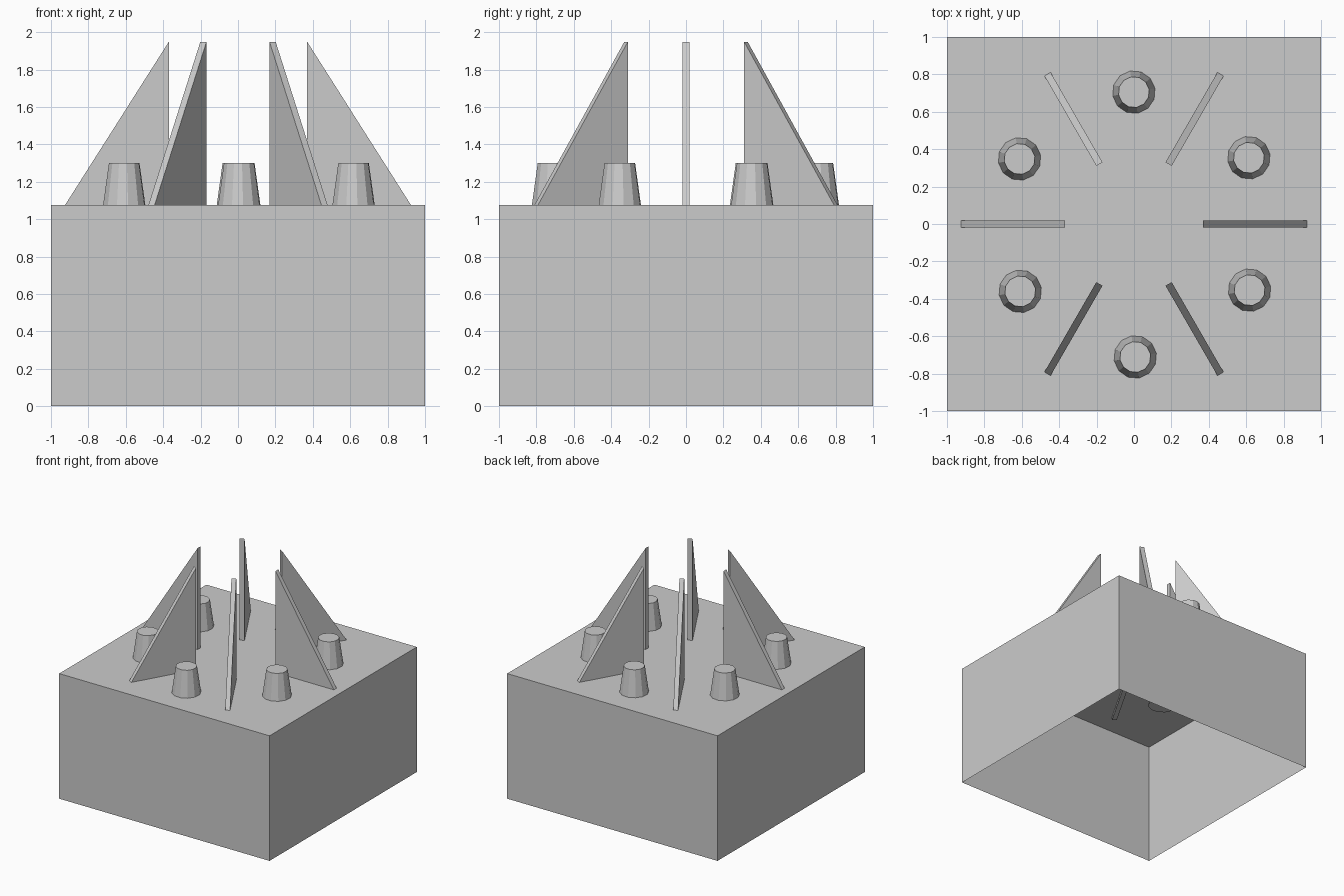
import bpy, bmesh
from math import cos, sin, tau, radians
from mathutils import Matrix

cube = bpy.data.objects.get("Cube")
if cube:
    bpy.data.objects.remove(cube, do_unlink=True)

grey = bpy.data.materials.new("plain grey")
grey.use_nodes = True
colour = (0.6, 0.6, 0.6, 1)
grey.diffuse_color = colour
grey.node_tree.nodes["Principled BSDF"].inputs["Base Color"].default_value = colour

DECK, UNDER = 1.075, 1.045  # deck height, and how far parts reach below it


def add_part(name, bm):
    mesh = bpy.data.meshes.new(name)
    bmesh.ops.recalc_face_normals(bm, faces=bm.faces)
    bm.to_mesh(mesh)
    bm.free()
    mesh.materials.append(grey)
    part = bpy.data.objects.new(name, mesh)
    bpy.context.collection.objects.link(part)
    return part


# Hollow base: thin sheet box, open underneath
bm = bmesh.new()
bmesh.ops.create_cube(bm, size=2, matrix=Matrix.Translation((0, 0, DECK / 2))
                      @ Matrix.Diagonal((1, 1, DECK / 2, 1)))
floor = min(bm.faces, key=lambda f: f.calc_center_median().z)
bmesh.ops.delete(bm, geom=[floor], context='FACES_ONLY')
add_part("base", bm)

# Triangular fins radiating from the centre
profile = [(0.37, UNDER), (0.925, UNDER), (0.925, DECK), (0.37, 1.948)]
for i in range(6):
    bm = bmesh.new()
    face = bm.faces.new([bm.verts.new((r, -0.019, z)) for r, z in profile])
    side = bmesh.ops.extrude_face_region(bm, geom=[face])["geom"]
    bmesh.ops.translate(bm, vec=(0, 0.038, 0),
                        verts=[v for v in side if isinstance(v, bmesh.types.BMVert)])
    bm.transform(Matrix.Rotation(tau * i / 6, 4, 'Z'))
    add_part(f"fin_{i + 1}", bm)

# Tapered studs between the fins
for i in range(6):
    angle = radians(30.3) + tau * i / 6
    place = Matrix.Translation((0.708 * cos(angle) + 0.003, 0.708 * sin(angle) - 0.003,
                                (1.3 + UNDER) / 2))
    bm = bmesh.new()
    bmesh.ops.create_cone(bm, cap_ends=True, segments=12, radius1=0.119, radius2=0.083,
                          depth=1.3 - UNDER,
                          matrix=place @ Matrix.Rotation(angle + radians(10), 4, 'Z'))
    add_part(f"stud_{i + 1}", bm)
